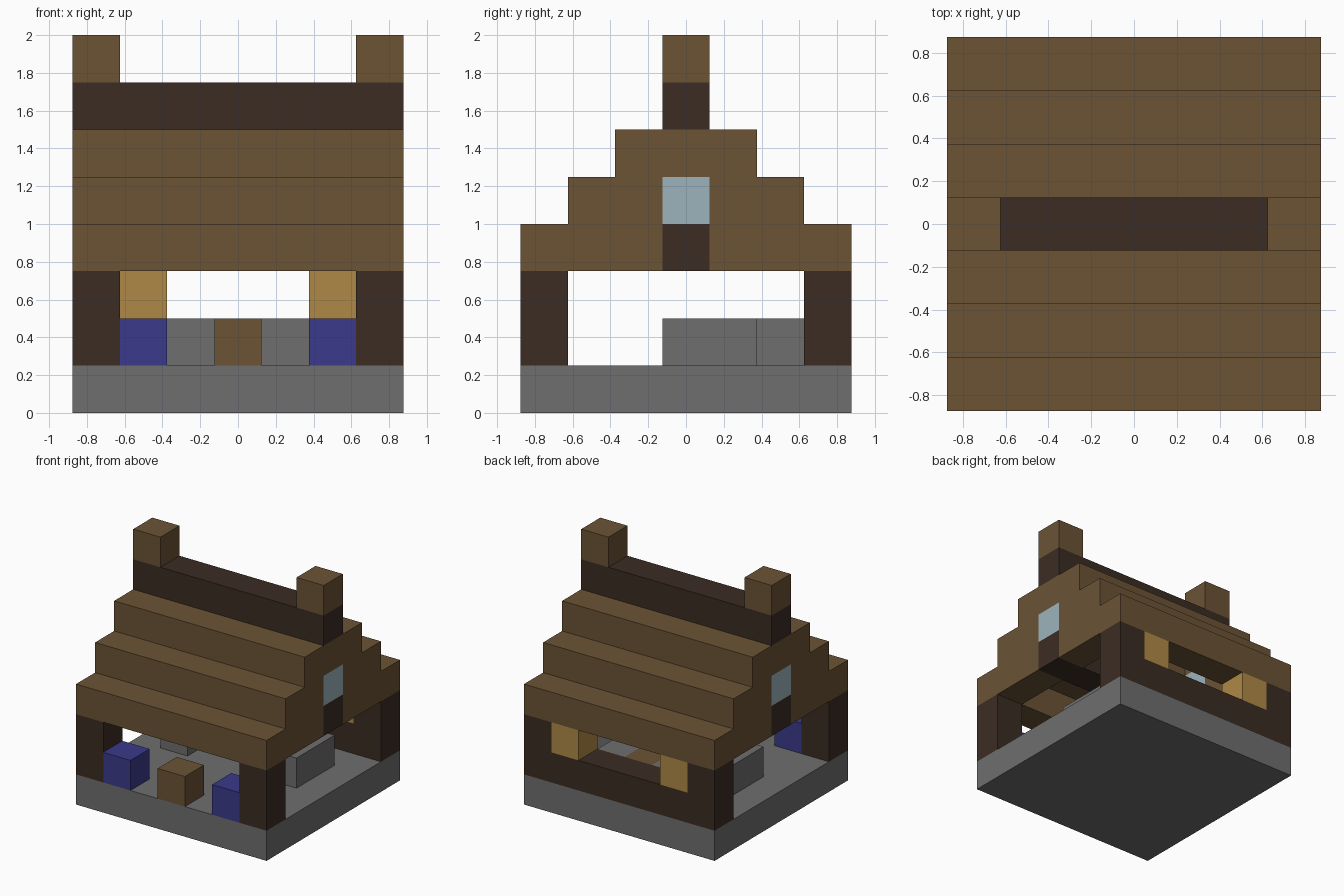
import bpy
import bmesh

cube = bpy.data.objects.get("Cube")
if cube:
    bpy.data.objects.remove(cube, do_unlink=True)

U = 0.25  # one building block


def linear(c):
    c /= 255
    return c / 12.92 if c <= 0.04045 else ((c + 0.055) / 1.055) ** 2.4


def material(name, *rgb):
    mat = bpy.data.materials.new(name)
    col = [linear(c) for c in rgb] + [1.0]
    mat.diffuse_color = col
    mat.use_nodes = True
    bsdf = next(n for n in mat.node_tree.nodes if n.type == 'BSDF_PRINCIPLED')
    bsdf.inputs["Base Color"].default_value = col
    bsdf.inputs["Roughness"].default_value = 0.9
    return mat


STONE = material("grey stone", 110, 110, 110)
PLANK = material("brown planks", 107, 83, 53)
LOG = material("dark timber", 59, 44, 35)
CLOTH = material("blue cloth", 58, 58, 139)
GLOW = material("golden wood", 175, 137, 70)
GLASS = material("pale glass", 157, 180, 188)


def block(name, mat, x, y, z, size=(1, 1, 1)):
    """Box centred on x, y with its base at z, all in block units."""
    mesh = bpy.data.meshes.new(name)
    bm = bmesh.new()
    bmesh.ops.create_cube(bm, size=1)
    for v in bm.verts:
        v.co.x = (v.co.x * size[0] + x) * U
        v.co.y = (v.co.y * size[1] + y) * U
        v.co.z = ((v.co.z + 0.5) * size[2] + z) * U
    bm.to_mesh(mesh)
    bm.free()
    mesh.materials.append(mat)
    obj = bpy.data.objects.new(name, mesh)
    bpy.context.collection.objects.link(obj)
    return obj


# Foundation and low back wall
block("foundation", STONE, 0, 0, 0, (7, 7, 1))
block("back_wall", LOG, 0, 3, 1, (5, 1, 1))

# Stall goods in the middle
block("front_crate", PLANK, 0, -3, 1)
block("rear_crate", PLANK, 0, 2, 1)

for side, s in (("left", 1), ("right", -1)):
    # Corner posts
    block(side + "_front_post", LOG, s * 3, -3, 1, (1, 1, 2))
    block(side + "_back_post", LOG, s * 3, 3, 1, (1, 1, 2))
    # Furnishings
    block(side + "_blue_crate", CLOTH, s * 2, -3, 1)
    block(side + "_golden_block", GLOW, s * 2, 3, 2)
    block(side + "_stone_bench", STONE, s * 2, 0.5, 1, (1, 2, 1))
    block(side + "_stone_stool", STONE, s, 2, 1)
    # Gable centre and chimney
    block(side + "_gable_window", GLASS, s * 3, 0, 4)
    block(side + "_gable_top", PLANK, s * 3, 0, 5)
    block(side + "_chimney", PLANK, s * 3, 0, 7)
    # Stepped gable infill beside the window and beam
    for part, t in (("front", -1), ("back", 1)):
        for z, width in ((3, 2), (4, 1)):
            block(f"{side}_{part}_gable_{z}", PLANK, s * 3,
                  t * (0.5 + width / 2), z, (1, width, 1))

# Stepped roof rows, climbing to the ridge
for part, t in (("front", -1), ("back", 1)):
    for step in range(3):
        block(f"{part}_roof_row_{step + 1}", PLANK, 0, t * (3 - step),
              3 + step, (7, 1, 1))

# Ridge and tie beam
block("ridge", LOG, 0, 0, 6, (7, 1, 1))
block("tie_beam", LOG, 0, 0, 3, (7, 1, 1))
